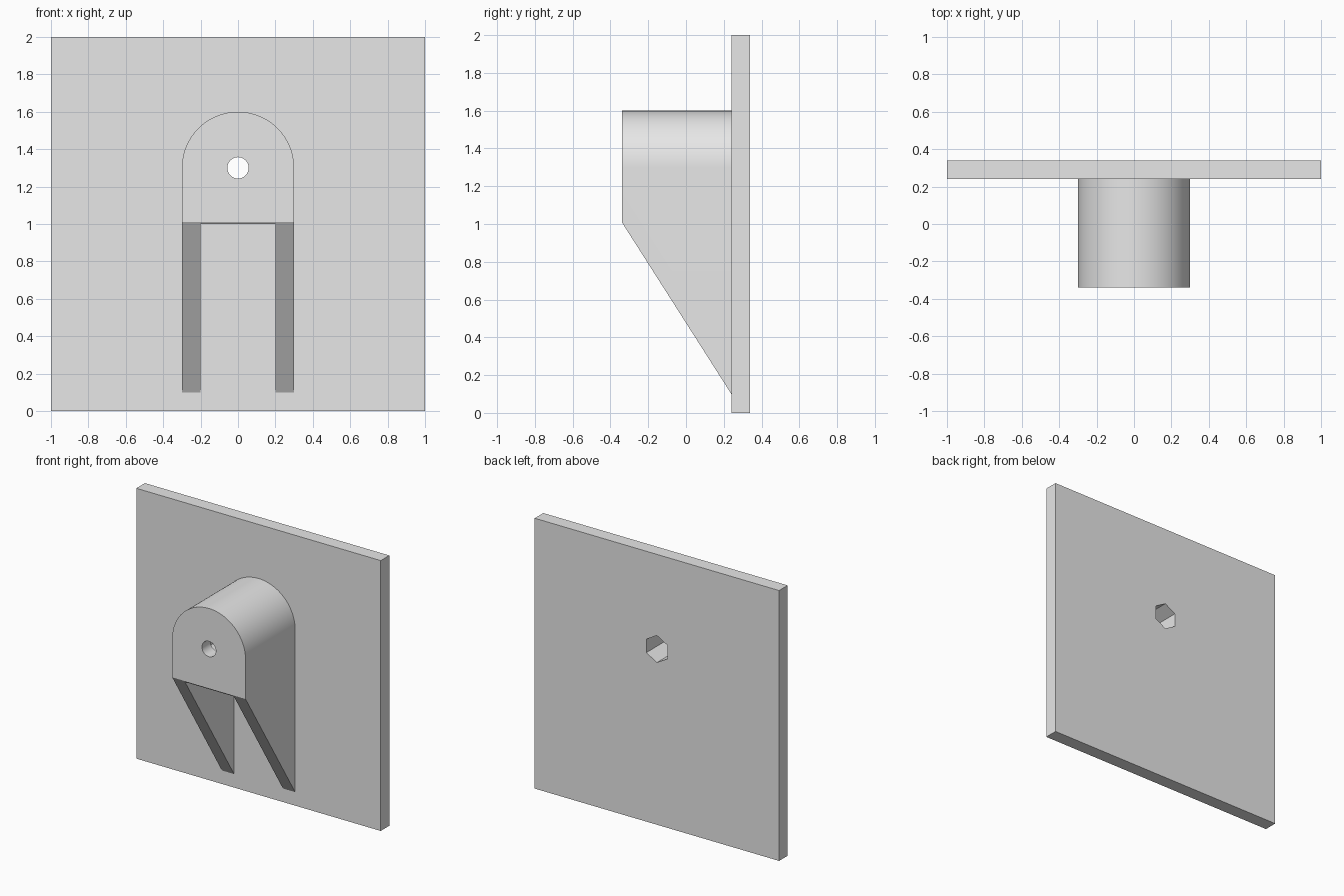
import bpy, bmesh, math
from mathutils import Vector

if "Cube" in bpy.data.objects:
    bpy.data.objects.remove(bpy.data.objects["Cube"], do_unlink=True)

grey = bpy.data.materials.new("light grey")
grey.use_nodes = True
grey.diffuse_color = (0.8, 0.8, 0.8, 1)
grey.node_tree.nodes["Principled BSDF"].inputs["Base Color"].default_value = (0.8, 0.8, 0.8, 1)

HOLE_Z = 1.3
FRONT, JOINT, BACK = -0.34, 0.24, 0.34


def prism(name, outline, axis, start, end):
    """Extrude an (x, z) outline along y, or a (y, z) outline along x."""
    def place(p, d):
        return Vector((p[0], d, p[1])) if axis == "y" else Vector((d, p[0], p[1]))
    bm = bmesh.new()
    face = bm.faces.new([bm.verts.new(place(p, start)) for p in outline])
    new = bmesh.ops.extrude_face_region(bm, geom=[face])["geom"]
    shift = place((0, 0), end - start)
    bmesh.ops.translate(bm, vec=shift, verts=[g for g in new if isinstance(g, bmesh.types.BMVert)])
    bmesh.ops.recalc_face_normals(bm, faces=bm.faces)
    mesh = bpy.data.meshes.new(name)
    bm.to_mesh(mesh)
    bm.free()
    mesh.materials.append(grey)
    obj = bpy.data.objects.new(name, mesh)
    bpy.context.collection.objects.link(obj)
    return obj


def arc(radius, count, start=0.0, sweep=math.tau):
    """Points of an arc around the bolt hole axis."""
    return [(radius * math.cos(start + sweep * i / count),
             HOLE_Z + radius * math.sin(start + sweep * i / count)) for i in range(count)]


def rect(x0, x1, z0, z1):
    return [(x0, z0), (x1, z0), (x1, z1), (x0, z1)]


def cut(target, cutters):
    bpy.ops.object.select_all(action="DESELECT")
    bpy.context.view_layer.objects.active = target
    target.select_set(True)
    for cutter in cutters:
        mod = target.modifiers.new("cut", "BOOLEAN")
        mod.operation, mod.solver, mod.object = "DIFFERENCE", "EXACT", cutter
        bpy.ops.object.modifier_apply(modifier=mod.name)
    bpy.ops.object.shade_smooth_by_angle(angle=math.radians(30))


# Mounting plate and the arched bracket in front of it
plate = prism("back_plate", rect(-1, 1, 0, 2), "y", JOINT, BACK)
arch = arc(0.3, 48, 0, math.pi) + [(-0.3, HOLE_Z), (-0.3, 0.1), (0.3, 0.1)]
bracket = prism("arched_bracket", arch, "y", FRONT, JOINT)

# Cutters: sloped underside, channel between the ribs, hexagonal pocket, round hole
slope = Vector((JOINT - FRONT, 0.1 - 1.01))
front_low, back_low = Vector((FRONT, 1.01)) - slope * 0.3, Vector((JOINT, 0.1)) + slope * 0.3
wedge = prism("slope_cutter", [front_low, back_low, (front_low.x, back_low.y)], "x", -0.5, 0.5)
channel = prism("channel_cutter", rect(-0.2, 0.2, -0.1, 1.0), "y", FRONT - 0.1, JOINT + 0.05)
pocket = prism("hex_cutter", arc(0.1, 6, math.pi / 2), "y", FRONT + 0.1, BACK + 0.1)
hole = prism("hole_cutter", arc(0.057, 40), "y", FRONT - 0.1, 0)

cut(plate, [pocket])
cut(bracket, [wedge, channel, pocket, hole])
for cutter in (wedge, channel, pocket, hole):
    bpy.data.objects.remove(cutter, do_unlink=True)
